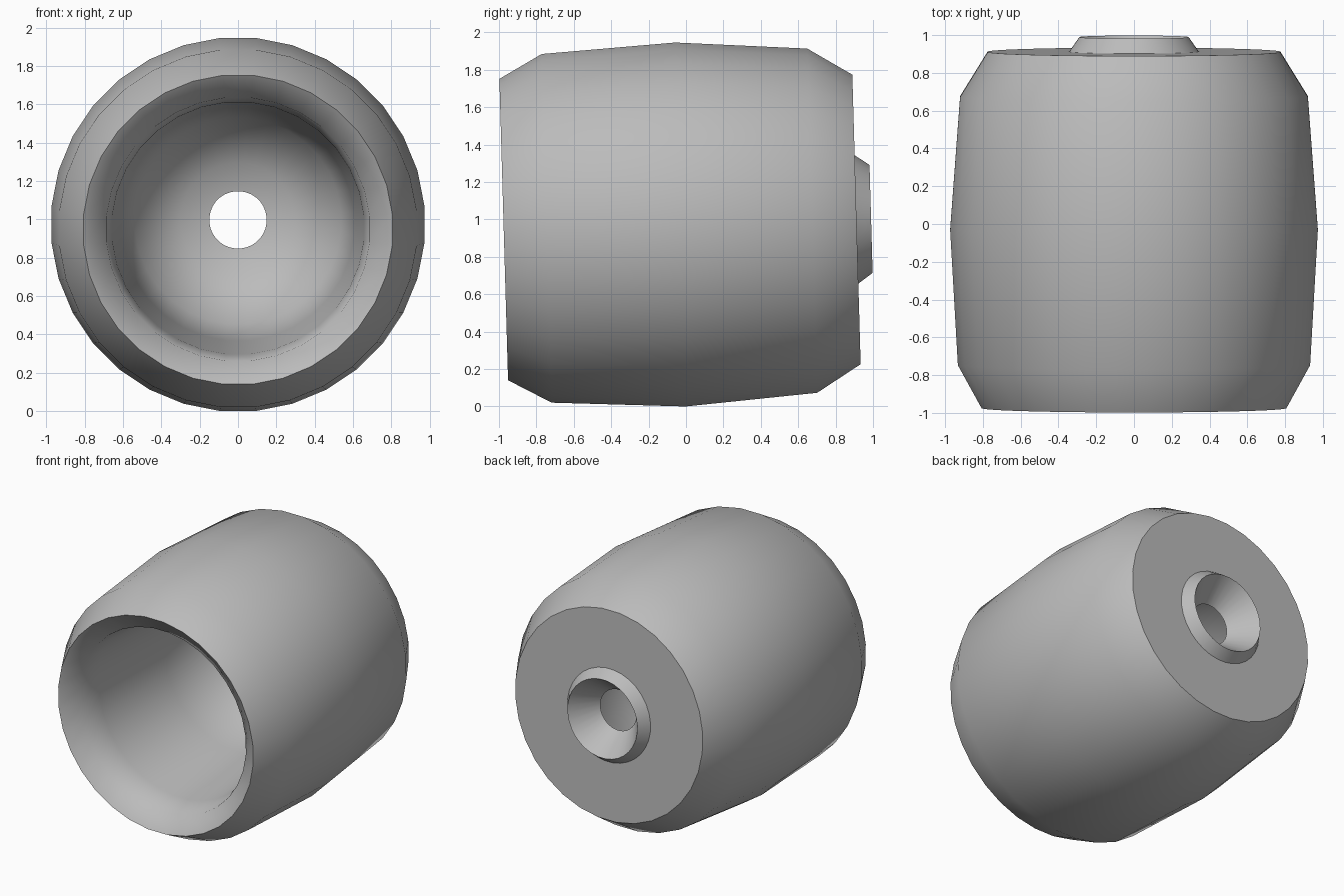
import bpy, bmesh, math
from mathutils import Matrix

if "Cube" in bpy.data.objects:
    bpy.data.objects.remove(bpy.data.objects["Cube"])

SIDES = 32
TILT = math.radians(1.65)

# Closed cross-section of the hollow barrel: (radius, position along axis)
PROFILE = [
    (0.81, -0.975), (0.937, -0.745), (0.978, -0.03), (0.925, 0.675), (0.778, 0.912),  # outer wall
    (0.345, 0.912), (0.29, 0.99),                                                   # rear boss
    (0.15, 0.80),                                                                   # funnel hole
    (0.30, 0.77), (0.54, 0.60), (0.61, 0.0), (0.66, -0.70), (0.69, -0.89),          # cavity
]


def lathe(name, profile, material):
    """Spin a closed cross-section around the y axis."""
    bm = bmesh.new()
    rings = []
    for r, y in profile:
        ring = []
        for i in range(SIDES):
            a = 2 * math.pi * (i + 0.5) / SIDES
            ring.append(bm.verts.new((r * math.cos(a), y, r * math.sin(a))))
        rings.append(ring)
    for k, ring in enumerate(rings):
        nxt = rings[(k + 1) % len(rings)]
        for i in range(SIDES):
            j = (i + 1) % SIDES
            bm.faces.new((ring[i], ring[j], nxt[j], nxt[i]))
    bmesh.ops.recalc_face_normals(bm, faces=bm.faces)
    # Slight backward tilt, then lift onto the ground
    bm.transform(Matrix.Rotation(TILT, 4, 'X'))
    low = min(v.co.z for v in bm.verts)
    bm.transform(Matrix.Translation((0, 0, -low)))
    mesh = bpy.data.meshes.new(name)
    bm.to_mesh(mesh)
    bm.free()
    mesh.materials.append(material)
    obj = bpy.data.objects.new(name, mesh)
    bpy.context.collection.objects.link(obj)
    return obj


grey = bpy.data.materials.new("grey")
grey.diffuse_color = (0.5, 0.5, 0.5, 1)
grey.use_nodes = True
grey.node_tree.nodes["Principled BSDF"].inputs["Base Color"].default_value = grey.diffuse_color

# Hollow barrel with a funnelled rear opening
barrel = lathe("hollow_barrel", PROFILE, grey)
bpy.context.view_layer.objects.active = barrel
barrel.select_set(True)
bpy.ops.object.shade_smooth_by_angle(angle=math.radians(50))
